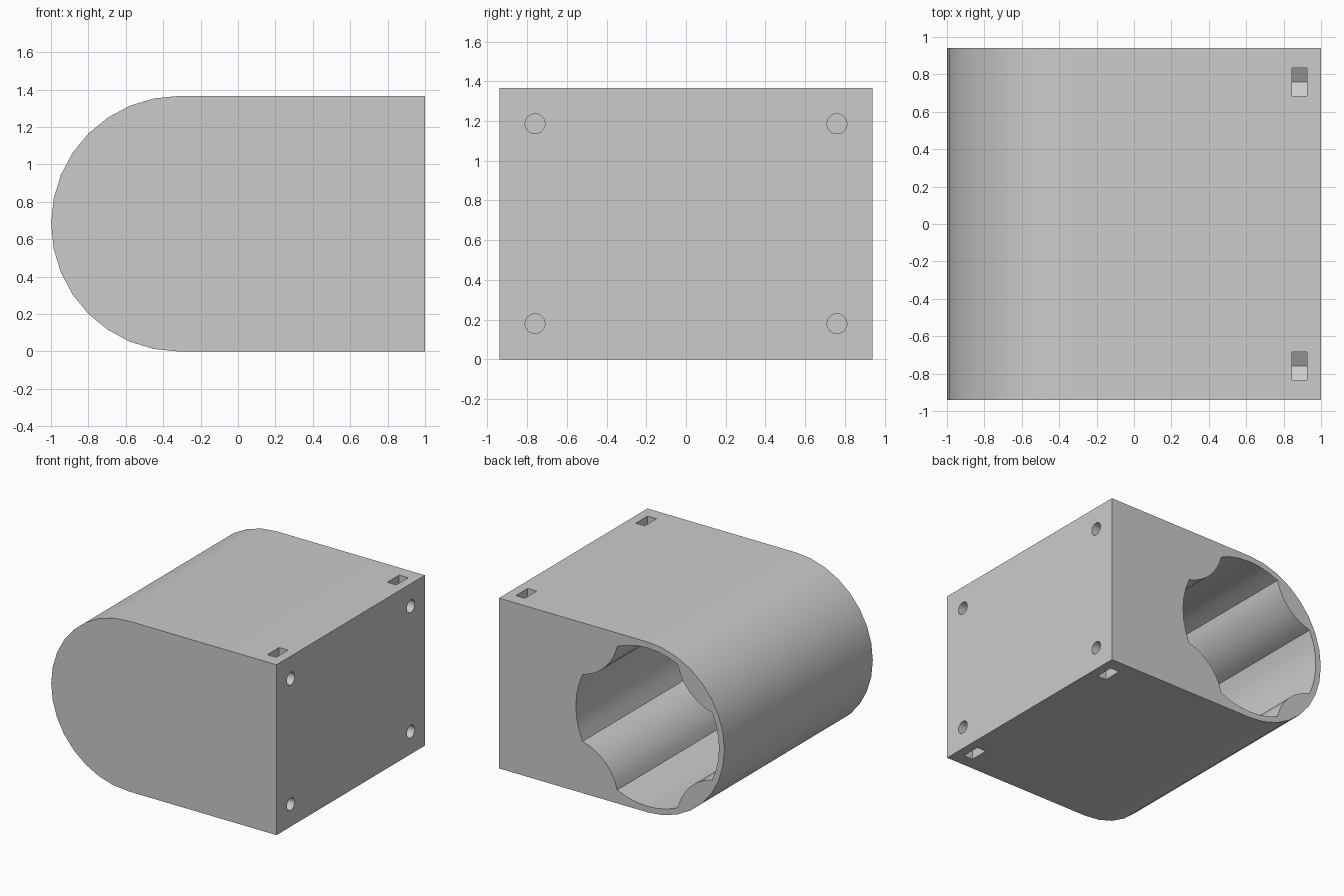
import bpy, bmesh
from math import cos, sin, pi, radians, atan2, hypot

cube = bpy.data.objects.get("Cube")
if cube:
    bpy.data.objects.remove(cube, do_unlink=True)

grey = bpy.data.materials.new("plain grey")
grey.use_nodes = True
grey.diffuse_color = (0.6, 0.6, 0.6, 1)
grey.node_tree.nodes["Principled BSDF"].inputs["Base Color"].default_value = (0.6, 0.6, 0.6, 1)

CX, CZ, R = -0.316, 0.683, 0.683   # centre and radius of the rounded side
HALF_Y, HEIGHT = 0.94, 2 * R


def arc(cx, cz, r, start, end, steps):
    """Points along an arc, angles in radians."""
    return [(cx + r * cos(start + (end - start) * i / steps),
             cz + r * sin(start + (end - start) * i / steps)) for i in range(steps + 1)]


def prism(name, points, axis, low, high):
    """Extrude a profile, given as (x, z) along y or as (y, z) along x."""
    bm = bmesh.new()
    place = (lambda p, d: (p[0], d, p[1])) if axis == "y" else (lambda p, d: (d, p[0], p[1]))
    face = bm.faces.new([bm.verts.new(place(p, low)) for p in points])
    new = bmesh.ops.extrude_face_region(bm, geom=[face])["geom"]
    shift = (0, high - low, 0) if axis == "y" else (high - low, 0, 0)
    bmesh.ops.translate(bm, vec=shift, verts=[g for g in new if isinstance(g, bmesh.types.BMVert)])
    bmesh.ops.recalc_face_normals(bm, faces=bm.faces)
    mesh = bpy.data.meshes.new(name)
    bm.to_mesh(mesh)
    bm.free()
    obj = bpy.data.objects.new(name, mesh)
    bpy.context.collection.objects.link(obj)
    mesh.materials.append(grey)
    return obj


def cut(target, cutter):
    """Subtract a cutter from the target and discard it."""
    cutter.hide_render = True
    mod = target.modifiers.new("cut", "BOOLEAN")
    mod.operation, mod.solver, mod.object = "DIFFERENCE", "EXACT", cutter
    bpy.context.view_layer.objects.active = target
    bpy.ops.object.modifier_apply(modifier=mod.name)
    bpy.data.objects.remove(cutter, do_unlink=True)


# Housing block with one half-round side
outline = [(1, 0), (1, HEIGHT)] + arc(CX, CZ, R, pi / 2, 3 * pi / 2, 16)
housing = prism("housing", outline, "y", -HALF_Y, HALF_Y)

# Cavity open at the back: a circle with four ribs bulging inward on the diagonals
BORE, RIB_TIP, HALF_RIB = 0.635, 0.535, radians(20)
half_chord = BORE * sin(HALF_RIB)
rise = BORE * cos(HALF_RIB) - RIB_TIP
rib_r = (half_chord ** 2 + rise ** 2) / (2 * rise)
rib_dist = RIB_TIP + rib_r
spread = atan2(half_chord, rib_r - rise)
bore = []
for k in range(4):
    mid = k * pi / 2
    lobe = pi / 4 - HALF_RIB
    bore += arc(CX, CZ, BORE, mid - lobe, mid + lobe, 6)
    diag = mid + pi / 4
    bore += arc(CX + rib_dist * cos(diag), CZ + rib_dist * sin(diag), rib_r,
                diag + pi + spread, diag + pi - spread, 8)[1:-1]
cut(housing, prism("cavity_cutter", bore, "y", -0.89, 1.1))

# Bolt holes in the flat side, each with a pointed nut slot from above or below
NUT = 0.075
corner = NUT / cos(pi / 6)
for y in (-0.76, 0.76):
    for side in (-1, 1):
        z = CZ + side * 0.503
        slot = [(y - NUT, CZ + side * 0.8), (y - NUT, z - side * corner / 2),
                (y, z - side * corner),
                (y + NUT, z - side * corner / 2), (y + NUT, CZ + side * 0.8)]
        cut(housing, prism("nut_slot_cutter", slot, "x", 0.845, 0.925))
        cut(housing, prism("bolt_hole_cutter", arc(y, z, 0.05, 0, 2 * pi, 24)[:-1], "x", 0.6, 1.1))

# Smooth the curved walls, keep the corners crisp
bpy.ops.object.select_all(action="DESELECT")
housing.select_set(True)
bpy.context.view_layer.objects.active = housing
bpy.ops.object.shade_smooth_by_angle(angle=radians(25))
